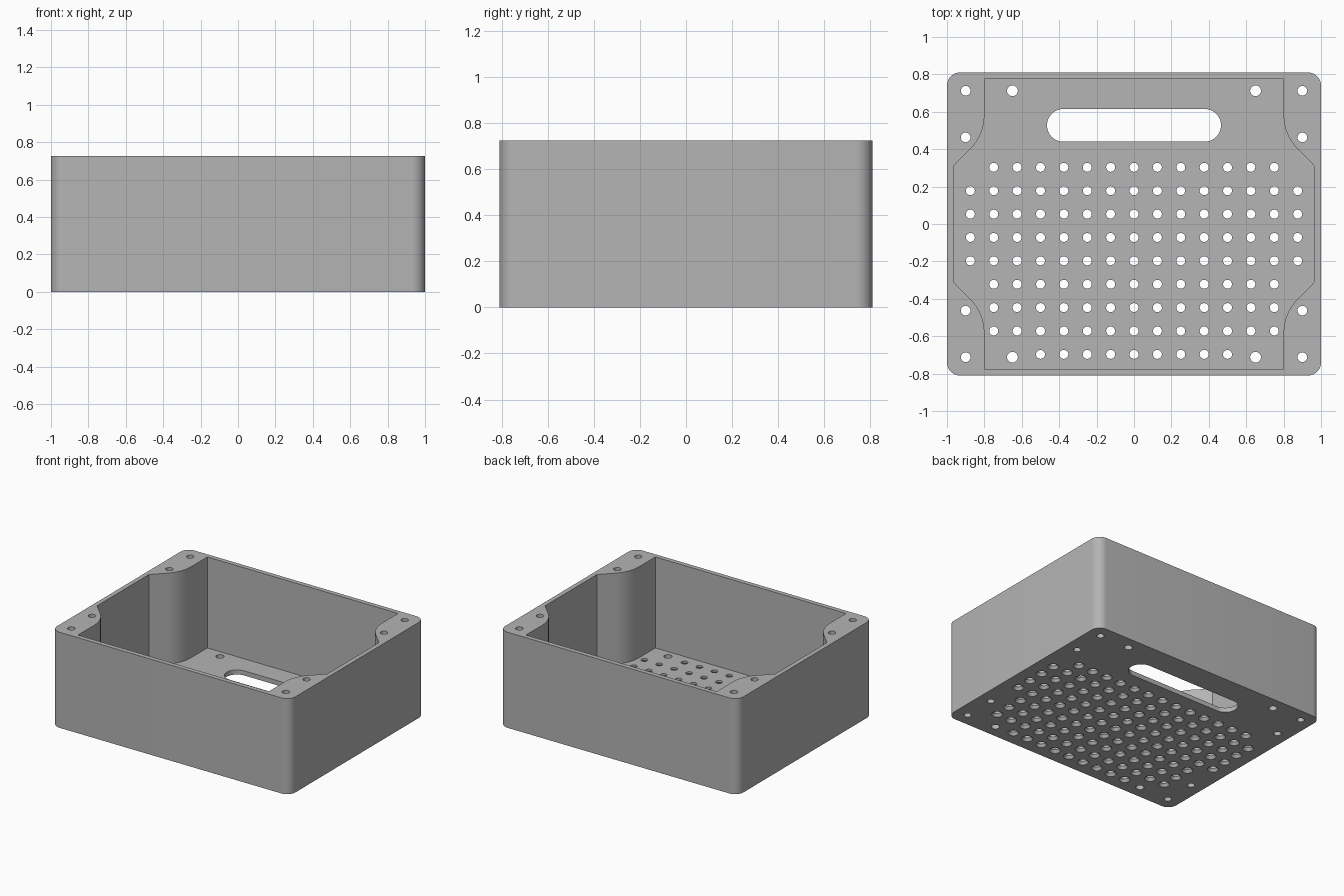
import bpy, bmesh, math

if "Cube" in bpy.data.objects:
    bpy.data.objects.remove(bpy.data.objects["Cube"], do_unlink=True)

HEIGHT, FLOOR, WALL = 0.725, 0.035, 0.035
HX, HY = 1.0, 0.81

grey = bpy.data.materials.new("plain grey")
grey.use_nodes = True
grey.diffuse_color = (0.46, 0.46, 0.46, 1)
grey.node_tree.nodes["Principled BSDF"].inputs["Base Color"].default_value = (0.46, 0.46, 0.46, 1)


def arc(cx, cy, r, start, end, steps):
    """Points along an arc, angles in degrees."""
    angles = [math.radians(start + (end - start) * i / steps) for i in range(steps + 1)]
    return [(cx + r * math.cos(a), cy + r * math.sin(a)) for a in angles]


def rounded_rect(hx, hy, r, cy=0, steps=10):
    pts = []
    for i, (sx, sy) in enumerate([(1, 1), (-1, 1), (-1, -1), (1, -1)]):
        pts += arc(sx * (hx - r), cy + sy * (hy - r), r, 90 * i, 90 * i + 90, steps)
    return pts


def loft(bm, layers):
    """Closed solid through stacked outlines, each given as (points, z)."""
    rings = [[bm.verts.new((x, y, z)) for x, y in pts] for pts, z in layers]
    for low, high in zip(rings, rings[1:]):
        for i in range(len(low)):
            j = (i + 1) % len(low)
            bm.faces.new((low[i], low[j], high[j], high[i]))
    bm.faces.new(rings[0][::-1])
    bm.faces.new(rings[-1])


def make_object(name, bm):
    mesh = bpy.data.meshes.new(name)
    bmesh.ops.remove_doubles(bm, verts=bm.verts, dist=1e-5)
    bmesh.ops.recalc_face_normals(bm, faces=bm.faces)
    bm.to_mesh(mesh)
    bm.free()
    mesh.materials.append(grey)
    obj = bpy.data.objects.new(name, mesh)
    bpy.context.collection.objects.link(obj)
    return obj


# Outer block with rounded vertical corners
bm = bmesh.new()
loft(bm, [(rounded_rect(HX, HY, 0.07), 0), (rounded_rect(HX, HY, 0.07), HEIGHT)])
box = make_object("ventilated_box", bm)

# Pocket outline: one quarter mirrored, leaving a screw boss in each corner
quarter = [(HX - WALL, 0.31)] + arc(1.05, 0.58, 0.25, 225, 180, 10) + [(0.8, HY - WALL)]
half = quarter + [(-x, y) for x, y in reversed(quarter)]
outline = half + [(-x, -y) for x, y in half]
bm = bmesh.new()
loft(bm, [(outline, FLOOR), (outline, HEIGHT + 0.1)])
pocket = make_object("pocket_cutter", bm)

# Openings: handle slot, screw holes and countersunk vents
bm = bmesh.new()
slot = rounded_rect(0.465, 0.0875, 0.0874, 0.5275)
loft(bm, [(slot, -0.1), (slot, 0.1)])


def circle(x, y, r):
    return arc(x, y, r, 0, 360, 20)[:-1]


for sx in (-1, 1):
    for sy in (-1, 1):
        for x, y, r in [(0.9, 0.712, 0.026), (0.9, 0.463, 0.026), (0.65, 0.712, 0.029)]:
            ring = circle(sx * x, sy * y, r)
            loft(bm, [(ring, -0.1), (ring, HEIGHT + 0.1)])

for row in range(9):
    reach = 4 if row == 8 else 7 if 1 <= row <= 4 else 6
    y = 0.303 - 0.125 * row
    for col in range(-reach, reach + 1):
        x = 0.125 * col
        wide, narrow = circle(x, y, 0.039), circle(x, y, 0.024)
        loft(bm, [(wide, -0.05), (wide, 0), (narrow, 0.02), (narrow, 0.1)])
openings = make_object("openings_cutter", bm)

# Cut, bake the result and drop the cutters
for cutter in (pocket, openings):
    cutter.hide_render = True
    mod = box.modifiers.new(cutter.name, "BOOLEAN")
    mod.operation = "DIFFERENCE"
    mod.solver = "EXACT"
    mod.object = cutter
bpy.context.view_layer.update()
baked = bpy.data.meshes.new_from_object(box.evaluated_get(bpy.context.evaluated_depsgraph_get()))
box.modifiers.clear()
box.data = baked
baked.materials.clear()
baked.materials.append(grey)
for face in baked.polygons:
    face.material_index = 0
for cutter in (pocket, openings):
    bpy.data.objects.remove(cutter, do_unlink=True)

bpy.ops.object.select_all(action="DESELECT")
box.select_set(True)
bpy.context.view_layer.objects.active = box
bpy.ops.object.shade_smooth_by_angle(angle=math.radians(30))
